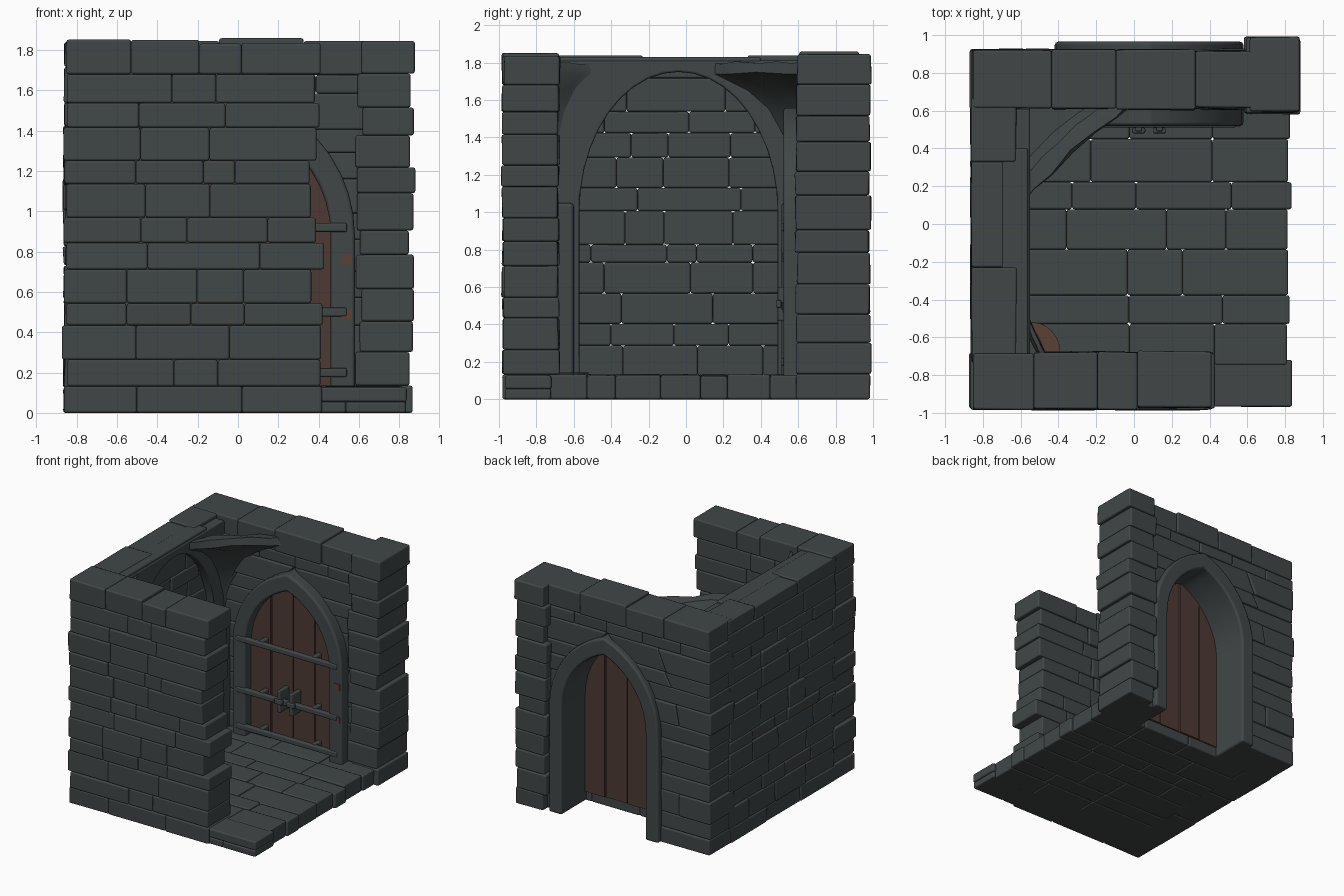
import bpy, bmesh, math, random
from mathutils import Vector

random.seed(7)
rnd = random.uniform
if "Cube" in bpy.data.objects:
    bpy.data.objects.remove(bpy.data.objects["Cube"], do_unlink=True)


def material(name, rgb):
    m = bpy.data.materials.new(name)
    m.use_nodes = True
    m.diffuse_color = (*rgb, 1)
    m.node_tree.nodes["Principled BSDF"].inputs["Base Color"].default_value = (*rgb, 1)
    return m


STONE = material("dark stone", (0.052, 0.062, 0.062))
WOOD = material("brown wood", (0.075, 0.042, 0.033))
RUST = material("rust", (0.105, 0.052, 0.034))


def put(axes, a, b, t):
    """Place wall coordinates (along, up, through) on the named world axes."""
    d = dict(zip(axes, (a, b, t)))
    return Vector((d["x"], d["y"], d["z"]))


def finish(name, bm, mat, bevel=0.0):
    bmesh.ops.recalc_face_normals(bm, faces=bm.faces)
    me = bpy.data.meshes.new(name)
    bm.to_mesh(me)
    bm.free()
    me.materials.append(mat)
    ob = bpy.data.objects.new(name, me)
    bpy.context.collection.objects.link(ob)
    bpy.ops.object.select_all(action="DESELECT")
    ob.select_set(True)
    bpy.context.view_layer.objects.active = ob
    bpy.ops.object.shade_smooth_by_angle(angle=math.radians(35))
    if bevel:
        mod = ob.modifiers.new("worn edges", "BEVEL")
        mod.width, mod.segments, mod.harden_normals = bevel, 2, True
    return ob


def prism(bm, near, far):
    """Closed solid between two matching outlines."""
    p, q = [bm.verts.new(v) for v in near], [bm.verts.new(v) for v in far]
    bm.faces.new(p)
    bm.faces.new(q)
    for i in range(len(p)):
        j = (i + 1) % len(p)
        bm.faces.new((p[i], p[j], q[j], q[i]))


def box(name, x, y, z, mat, bevel=0.0):
    bm = bmesh.new()
    rect = [(x[0], y[0]), (x[1], y[0]), (x[1], y[1]), (x[0], y[1])]
    prism(bm, [(*p, z[0]) for p in rect], [(*p, z[1]) for p in rect])
    return finish(name, bm, mat, bevel)


def masonry(name, axes, a, b, t, rows, length=0.36, rough=(0.011, 0.011),
            ragged=(0.015, 0.015), gap=None):
    """Courses of uneven bevelled stones, optionally stopping at an arched gap."""
    bm = bmesh.new()
    step = (b[1] - b[0]) / rows
    levels = [b[0] + step * i + (rnd(-0.2, 0.2) * step if 0 < i < rows else 0)
              for i in range(rows + 1)]
    for i in range(rows):
        z = levels[i], levels[i + 1]
        start, end = a[0] + rnd(-1, 1) * ragged[0], a[1] + rnd(-1, 1) * ragged[1]
        spans = [((start, start), (end, end))]
        if gap and gap(z[0]) > 0:
            h = gap(z[0]), gap(z[1])
            spans = [((start, start), (DOOR_X - h[0], DOOR_X - h[1])),
                     ((DOOR_X + h[0], DOOR_X + h[1]), (end, end))]
        for lo, hi in spans:
            n = max(1, round((hi[0] - lo[0]) / length * rnd(0.75, 1.25)))
            cuts = [(k + (rnd(-0.28, 0.28) if 0 < k < n else 0)) / n for k in range(n + 1)]
            for k in range(n):
                top = rnd(-0.015, 0.015) if i == rows - 1 and axes[1] == "z" else 0
                off = rnd(-1, 1) * rough[0] * 0.6, rnd(-1, 1) * rough[1] * 0.6
                sides = []
                for s in (0, 1):
                    ring = []
                    for c, e in ((k, 0), (k + 1, 0), (k + 1, 1), (k, 1)):
                        along = lo[e] + (hi[e] - lo[e]) * cuts[c]
                        deep = t[s] + off[s] + rnd(-0.4, 0.4) * rough[s]
                        ring.append(put(axes, along, z[e] + top * e, deep))
                    sides.append(ring)
                prism(bm, *sides)
    return finish(name, bm, STONE, 0.012)


def band(name, axes, inner, outer, t, bevel):
    """Solid strip between two open outlines."""
    bm = bmesh.new()
    outline = inner + outer[::-1]
    rings = [[bm.verts.new(put(axes, p[0], p[1], d)) for p in outline] for d in t]
    n, m = len(inner), len(outline)
    for r in rings:
        for i in range(n - 1):
            bm.faces.new((r[i], r[i + 1], r[m - 2 - i], r[m - 1 - i]))
    for i in range(m):
        j = (i + 1) % m
        bm.faces.new((rings[0][i], rings[0][j], rings[1][j], rings[1][i]))
    return finish(name, bm, STONE, bevel)


# Pointed doorway geometry
DOOR_X, SPRING = 0.08, 0.88


def half_width(z, w, h):
    r = (w * w + h * h) / (2 * w)
    if z >= SPRING + h:
        return 0
    return w if z <= SPRING else w - r + math.sqrt(r * r - (z - SPRING) ** 2)


def pointed(w, h, n=10):
    rise = [SPRING + h * math.sin(math.pi / 2 * i / n) for i in range(n)]
    side = [(half_width(z, w, h), z) for z in [0] + rise]
    return ([(DOOR_X - x, z) for x, z in side] + [(DOOR_X, SPRING + h)]
            + [(DOOR_X + x, z) for x, z in side[::-1]])


# Walls, end pillar and floor
masonry("front_wall", "xzy", (-0.86, 0.39), (0, 1.845), (-0.98, -0.68), 13,
        ragged=(0.015, 0.04))
masonry("side_wall", "yzx", (-0.72, 0.66), (0, 1.835), (-0.86, -0.62), 13)
masonry("back_wall", "xzy", (-0.86, 0.64), (0, 1.845), (0.61, 0.92), 13,
        gap=lambda z: half_width(z, 0.44, 0.61))
masonry("end_pillar", "xzy", (0.6, 0.86), (0, 1.835), (0.59, 0.985), 12,
        ragged=(0.02, 0.022))
masonry("floor", "xyz", (-0.64, 0.825), (-0.95, 0.64), (0, 0.13), 8,
        rough=(0, 0.008), length=0.4)
masonry("front_sill", "xzy", (0.3, 0.84), (0, 0.135), (-0.965, -0.72), 2,
        rough=(0.006, 0.006))

# Blind arch on the inside of the side wall
mid, hw, spring, rise, top = -0.04, 0.53, 1.0, 0.75, 1.81
arc = [(mid - hw * math.cos(math.pi * i / 20), spring + rise * math.sin(math.pi * i / 20))
       for i in range(21)]
inner = [(mid - hw, 0.1)] + arc + [(mid + hw, 0.1)]
outer = ([(mid - 0.65, 0.1), (mid - 0.65, top)] + [(p[0], top) for p in arc[1:-1]]
         + [(mid + 0.65, top), (mid + 0.65, 0.1)])
band("blind_arch", "yzx", inner, outer, (-0.65, -0.55), 0.012)
box("arch_cap", (-0.7, -0.56), (-0.7, 0.4), (1.78, 1.83), STONE, 0.012)


# Broken vault springers in the two closed corners
def springer(name, cx, cy, rx, ry):
    profile = [(0.95, 0.1), (1.2, 0.16), (1.4, 0.27), (1.55, 0.44), (1.66, 0.68),
               (1.74, 1.0), (1.80, 0.96), (1.79, 0.74), (1.7, 0.6)]
    bm = bmesh.new()
    rings = []
    for z, r in profile:
        ring = [bm.verts.new((cx, cy, z))]
        for i in range(9):
            ang = math.pi / 2 * i / 8
            wob = r * rnd(0.96, 1.04)
            ring.append(bm.verts.new((cx + rx * wob * math.cos(ang) ** 2.2,
                                      cy + ry * wob * math.sin(ang) ** 2.2,
                                      z + rnd(-0.01, 0.01))))
        rings.append(ring)
    for p, q in zip(rings, rings[1:]):
        for i in range(len(p)):
            j = (i + 1) % len(p)
            bm.faces.new((p[i], p[j], q[j], q[i]))
    bm.faces.new(rings[0])
    bm.faces.new(rings[-1])
    return finish(name, bm, STONE)


springer("back_springer", -0.6, 0.63, 0.6, -0.55)
springer("front_springer", -0.58, -0.69, 0.12, 0.27)
box("back_corner_post", (-0.62, -0.5), (0.51, 0.63), (0.1, 1.05), STONE, 0.02)
box("front_corner_post", (-0.62, -0.51), (-0.7, -0.6), (0.1, 1.05), STONE, 0.02)

# Door surround
band("door_surround", "xzy", pointed(0.38, 0.54), pointed(0.5, 0.68), (0.52, 0.965), 0.03)

# Door planks cut to the arch
bm = bmesh.new()
W, H = 0.4, 0.56
R = (W * W + H * H) / (2 * W)
for k in range(4):
    x0, x1 = -W + k * W / 2 + 0.004, -W + (k + 1) * W / 2 - 0.004
    xs = [x1 + (x0 - x1) * i / 6 for i in range(7)]
    arch = [(x, SPRING + math.sqrt(max(0, R * R - (abs(x) + R - W) ** 2))) for x in xs]
    shape = [(x0, 0.08), (x1, 0.08)] + arch
    shift = 0.006 * (k % 2)
    prism(bm, *[[(DOOR_X + x, y + shift, z) for x, z in shape] for y in (0.6, 0.65)])
finish("door_planks", bm, WOOD)

# Iron straps, studs and central handles
for i, z in enumerate((0.2, 0.5, 0.92)):
    box(f"door_strap_{i}", (-0.38, 0.54), (0.51, 0.55), (z - 0.022, z + 0.022), STONE, 0.01)
    for x in (-0.16, 0.32):
        box(f"strap_bracket_{i}", (x - 0.02, x + 0.02), (0.53, 0.61),
            (z - 0.03, z + 0.03), STONE, 0.008)
for side in (-1, 1):
    x = DOOR_X + side * 0.055
    box("handle_plate", (x - 0.018, x + 0.018), (0.49, 0.61), (0.42, 0.6), STONE, 0.008)
    box("handle_grip", (x - 0.035, x + 0.035), (0.48, 0.51), (0.49, 0.53), STONE, 0.008)

# Rust stains
for z in (0.49, 0.76):
    box("jamb_stain", (0.51, 0.565), (0.515, 0.523), (z - 0.025, z + 0.025), RUST)
bm = bmesh.new()
fan = [(-0.54, -0.68)] + [(-0.54 + 0.15 * math.cos(a), -0.68 + 0.16 * math.sin(a))
                          for a in (math.pi / 12 * i for i in range(7))]
prism(bm, [(*p, 0.135) for p in fan], [(*p, 0.142) for p in fan])
finish("floor_stain", bm, RUST)
